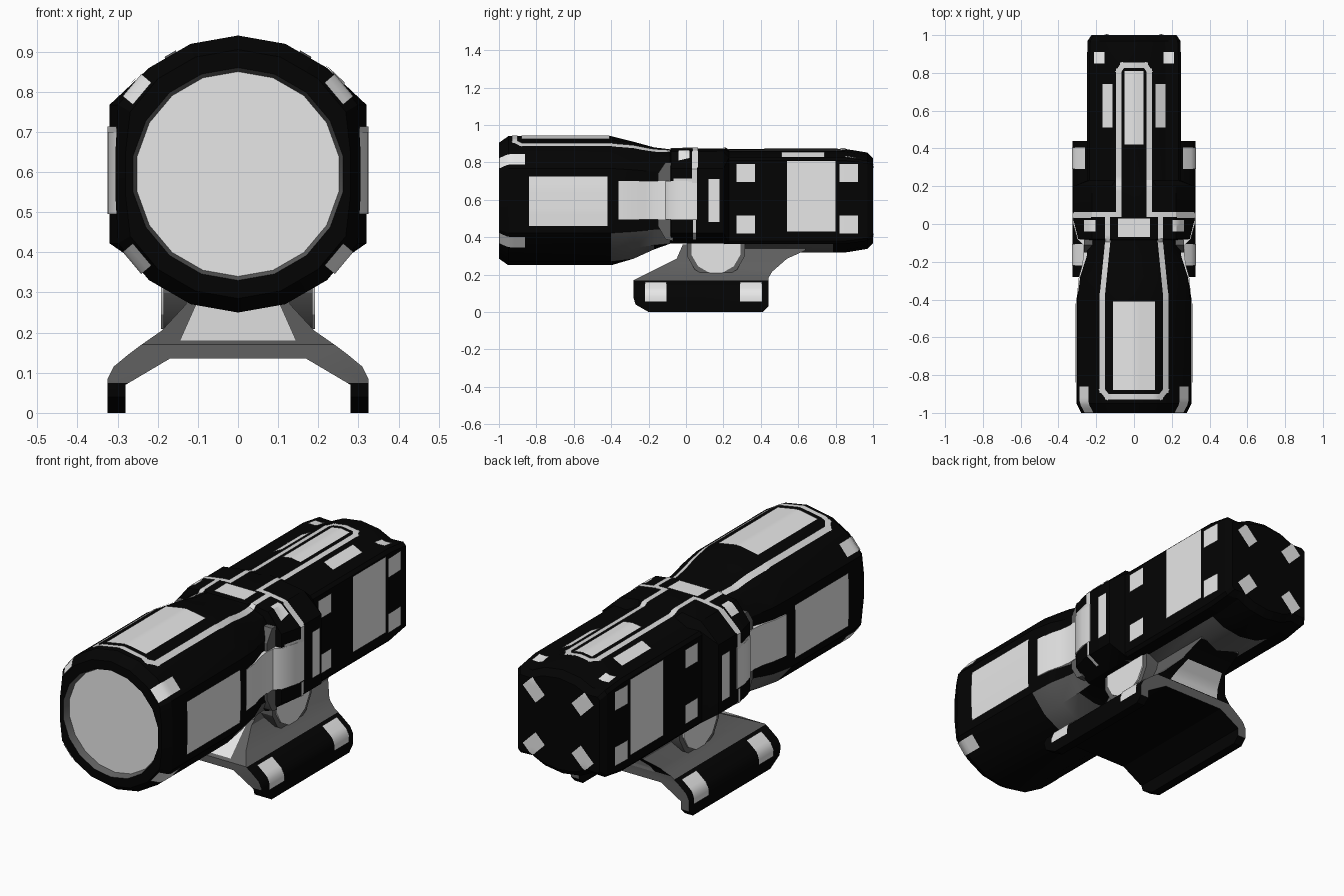
import bpy, bmesh, math
from mathutils import Vector
from mathutils.bvhtree import BVHTree

if "Cube" in bpy.data.objects:
    bpy.data.objects.remove(bpy.data.objects["Cube"])

AXIS_Z = 0.595
X, Y, Z = Vector((1, 0, 0)), Vector((0, 1, 0)), Vector((0, 0, 1))


def material(name, v):
    m = bpy.data.materials.new(name)
    m.use_nodes = True
    m.diffuse_color = (v, v, v, 1)
    bsdf = m.node_tree.nodes["Principled BSDF"]
    bsdf.inputs["Base Color"].default_value = (v, v, v, 1)
    bsdf.inputs["Roughness"].default_value = 0.6
    return m


BLACK = material("black casing", 0.001)
GREY = material("dark grey metal", 0.12)
LIGHT = material("light panel", 0.8)
LINE = material("trim line grey", 0.7)


def finish(name, bm, mats, rule=None, angle=30):
    me = bpy.data.meshes.new(name)
    bm.normal_update()
    if rule:
        for f in bm.faces:
            f.material_index = rule(f)
    bm.to_mesh(me)
    bm.free()
    for m in mats:
        me.materials.append(m)
    me.shade_smooth()
    me.set_sharp_from_angle(angle=math.radians(angle))
    ob = bpy.data.objects.new(name, me)
    bpy.context.collection.objects.link(ob)
    return ob


def prism(pts, place, a, b):
    """Extrude a 2D outline between depths a and b."""
    bm = bmesh.new()
    ra = [bm.verts.new(place(u, v, a)) for u, v in pts]
    rb = [bm.verts.new(place(u, v, b)) for u, v in pts]
    n = len(pts)
    bm.faces.new(ra)
    bm.faces.new(rb)
    for i in range(n):
        bm.faces.new((ra[i], ra[(i + 1) % n], rb[(i + 1) % n], rb[i]))
    bmesh.ops.recalc_face_normals(bm, faces=bm.faces)
    return bm


def mirrored(half):
    return half + [(-x, z) for x, z in reversed(half) if x > 0]


along_y = lambda u, v, d: (u, d, v)
along_x = lambda u, v, d: (d, u, v)
along_z = lambda u, v, d: (u, v, d)

# Casing front: 18-sided rings clipped to flats, from the recessed lens to the collar
FRONT = [  # y, side radius, radius, side clip, top clip, bottom clip
    (-.965, .255, .255, 1, 1, 1), (-1, .265, .265, 1, 1, 1),
    (-1, .31, .31, .28, .31, .31), (-.95, .345, .345, .305, 1, 1),
    (-.4, .345, .345, .305, 1, 1), (-.28, .33, .33, .285, .315, .31),
    (-.17, .31, .31, .25, .285, .26), (-.085, .31, .31, .25, .275, .23),
    (-.08, .345, .345, .295, .278, .23), (.02, .37, .345, .32, .28, .23),
    (.2, .37, .345, .32, .28, .23)]
# Casing tail: a round tube with square shoulders, scaled down at the end
QUADRANT = [(0, .277), (.1, .262), (.168, .228), (.236, .231), (.25, .215)]
TAIL = [(.23, 1, 1), (.785, 1, 1), (.85, 1, 1), (.97, .98, .93), (1, .9, .82)]
bm = bmesh.new()
rings = []
for y, rx, r, cx, ct, cb in FRONT:
    ring = []
    for k in range(18):
        a = math.radians(90 + 20 * k)
        x = (rx if abs(math.sin(a)) < .6 else r) * math.cos(a)
        z = max(-cb, min(ct, r * math.sin(a)))
        ring.append(bm.verts.new((max(-cx, min(cx, x)), y, AXIS_Z + z)))
    rings.append(ring)
for y, sx, sz in TAIL:
    ring = []
    for k in range(18):
        x, z = QUADRANT[min(k % 9, 9 - k % 9)]
        x *= -sx if k < 9 else sx
        z *= sz if k < 5 or k > 13 else -sz
        ring.append(bm.verts.new((x, y, AXIS_Z + z)))
    rings.append(ring)
for p, q in zip(rings, rings[1:]):
    for k in range(18):
        j = (k + 1) % 18
        bm.faces.new((p[k], p[j], q[j], q[k]))
bm.faces.new(rings[0])
bm.faces.new(rings[-1])
bmesh.ops.recalc_face_normals(bm, faces=bm.faces)


def casing_colour(f):
    c = f.calc_center_median()
    if len(f.verts) > 4 and c.y < 0:
        return 2
    if c.y < -.97 and (c - Vector((0, c.y, AXIS_Z))).length < .262:
        return 1
    if -.4 < c.y < -.09 and c.z < .45 and f.normal.z > -.93:
        return 1
    # underside of the tail tube, between the shoulders
    if .21 < c.y < .78 and c.z < .39 and abs(c.x) < .17:
        return 1
    return 0


casing = finish("casing", bm, (BLACK, GREY, LIGHT), casing_colour, 25)

# Saddle base: arched cross-section intersected with the side outline
arch = mirrored([(0, .135), (.17, .135), (.28, .07), (.28, 0), (.325, 0), (.325, .085),
                 (.31, .115), (.27, .148), (.243, .168), (.19, .205), (.13, .27), (.11, .36),
                 (0, .36)])
side = [(-.28, .075), (-.27, .04), (-.2, 0), (.41, 0), (.44, .03), (.44, .18), (.46, .215),
        (.54, .285), (.64, .33), (.64, .4), (0, .4), (-.05, .285), (-.28, .17)]
base = finish("saddle_base", prism(arch, along_y, -.5, .9), (BLACK, GREY))
cutter = finish("base_outline_cutter", prism(side, along_x, -.5, .5), (BLACK,))
cutter.hide_render = True
mod = base.modifiers.new("outline", "BOOLEAN")
mod.operation, mod.solver, mod.object = "INTERSECT", "EXACT", cutter
dg = bpy.context.evaluated_depsgraph_get()
bm = bmesh.new()
bm.from_mesh(base.evaluated_get(dg).to_mesh())
bpy.data.objects.remove(base)
bpy.data.objects.remove(cutter)


def base_colour(f):
    c = f.calc_center_median()
    leg = abs(c.x) > .25 and (abs(f.normal.y) < .8 or c.z < .08)
    return 0 if leg or f.normal.z < -.3 else 1


base = finish("saddle_base", bm, (BLACK, GREY), base_colour)


def tree(ob):
    b = bmesh.new()
    b.from_mesh(ob.data)
    t = BVHTree.FromBMesh(b)
    b.free()
    return t


CASING, BASE = tree(casing), tree(base)


def plates(name, mat, quads, d, u, v, target=CASING, origin=AXIS_Z, lift=.005, step=.02):
    """Lay thin plates, given as quads in the u, v plane, onto a surface along d."""
    bm = bmesh.new()
    for q in quads:
        a, b, c, e = [Vector(p) for p in q]
        nu = max(1, math.ceil((b - a).length / step))
        nv = max(1, math.ceil((e - a).length / step))
        grid = {}
        for i in range(nu + 1):
            for j in range(nv + 1):
                p = a.lerp(b, i / nu).lerp(e.lerp(c, i / nu), j / nv)
                start = Vector((0, 0, origin)) + u * p.x + v * p.y - d * 2
                hit = target.ray_cast(start, d)[0]
                grid[i, j] = bm.verts.new(hit - d * lift) if hit else None
        for i in range(nu):
            for j in range(nv):
                vs = [grid[i, j], grid[i + 1, j], grid[i + 1, j + 1], grid[i, j + 1]]
                if all(vs):
                    f = bm.faces.new(vs)
                    f.normal_update()
                    if f.normal.dot(d) > 0:
                        f.normal_flip()
    return finish(name, bm, (mat,))


def rect(u0, u1, v0, v1):
    return [(u0, v0), (u1, v0), (u1, v1), (u0, v1)]


def ribbon(pts, w=.028):
    quads = []
    for p, q in zip(pts, pts[1:]):
        p, q = Vector(p), Vector(q)
        t = (q - p).normalized() * w / 2
        n = Vector((-t.y, t.x))
        quads.append([p - t - n, q + t - n, q + t + n, p - t + n])
    return quads


# Top trim lines and panels
lines, panels = [], [rect(-.11, .11, -.88, -.41), rect(-.085, .085, -.07, .03),
                     rect(-.05, .05, .42, .81)]
for s in (1, -1):
    lines += ribbon([(0, -.915), (s * .14, -.915), (s * .168, -.88), (s * .168, -.38),
                     (s * .14, -.1), (s * .14, .04)])
    lines += ribbon([(s * .305, .05), (s * .08, .05), (s * .08, .81), (s * .06, .84), (0, .84)])
    panels += [rect(s * .115, s * .167, .51, .74), rect(s * .155, s * .212, .85, .91),
               rect(s * .205, s * .265, -.04, .02)]
plates("top_trim_lines", LINE, lines, -Z, X, Y)
plates("top_panels", LIGHT, panels, -Z, X, Y)

for s, word in ((1, "left"), (-1, "right")):
    # Side panels, corner patches, collar fin and collar lines
    quads = [rect(-.84, -.42, -.135, .13), rect(.54, .8, -.165, .213), rect(.12, .18, -.115, .115)]
    quads += [rect(y, y + .1, z, z + .095) for y in (.27, .82) for z in (-.175, .1)]
    plates(word + "_side_panels", LIGHT, quads, -s * X, Y, Z)
    plates(word + "_collar_line", LINE, ribbon([(.045, .25), (.045, .11)])
           + ribbon([(.045, -.11), (.045, -.2)], .016) + ribbon([(-.06, .11), (.045, .11)], .016),
           -s * X, Y, Z)

    # Clamp strap in front of the collar
    strap = [(-.11, .39), (-.07, .38), (-.07, .8), (-.11, .8), (-.15, .74), (-.15, .46)]
    finish(word + "_clamp_strap", prism(strap, along_x, s * .2, s * .265), (GREY,))

    # Scooped thumb pad: follows the waist, then rises over the collar
    scoop = [(-.36, .3), (-.28, .292), (-.22, .275), (-.16, .267), (-.11, .27), (-.08, .3),
             (0, .322), (.06, .325)]
    outline = [(s * x, y) for y, x in [(-.36, .2)] + scoop + [(.06, .2)]]
    finish(word + "_thumb_pad", prism(outline, along_z, .495, .7), (LIGHT,))

    # Pivot disc with light cap
    for part, r, depth, mat in (("pivot_disc", .16, .185, GREY), ("pivot_cap", .135, .192, LIGHT)):
        disc = [(.16 + r * math.cos(k * math.pi / 6 + .26), .34 + r * math.sin(k * math.pi / 6 + .26))
                for k in range(12)]
        finish(word + "_" + part, prism(disc, along_x, s * .08, s * depth), (mat,))

    # Patches wrapping the shoulders of the legs
    d = Vector((-s, 0, -1)).normalized()
    plates(word + "_leg_patches", LIGHT, [rect(y, y + .115, -.055, .068) for y in (-.22, .29)],
           d, Y, Vector((-s, 0, 1)).normalized(), BASE, -.195)

    # Diagonal patches on the front bezel and the tail face
    for t, level in ((1, "upper"), (-1, "lower")):
        a = math.radians(40)
        out = Vector((s * math.cos(a), 0, t * math.sin(a)))
        plates(f"{level}_{word}_bezel_patch", LIGHT, [rect(-.998, -.86, -.036, .036)],
               -out, Y, out.cross(Y))
        u = Vector((s, 0, t)).normalized()
        plates(f"{level}_{word}_tail_patch", LIGHT, [rect(.14, .24, -.036, .036)], -Y, u, u.cross(Y))

# Trapezoid panels on the front and back slopes of the base
slope = [(-.145, .18), (.145, .18), (.105, .27), (-.105, .27)]
plates("base_front_panel", LIGHT, [slope], Y, X, Z, BASE, 0)
plates("base_back_panel", LIGHT, [slope], -Y, X, Z, BASE, 0)
